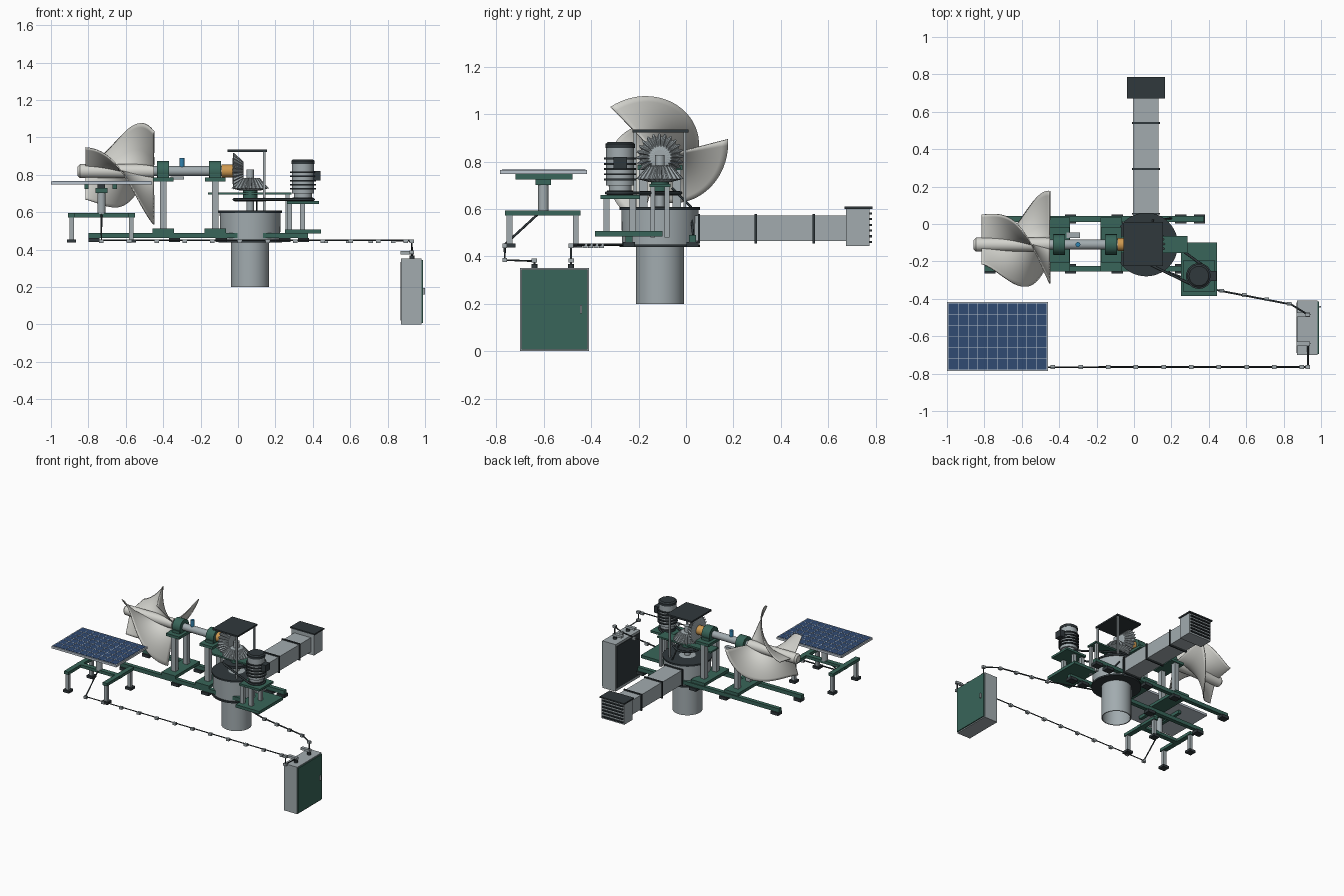
import bpy, bmesh, math
from mathutils import Vector

if "Cube" in bpy.data.objects:
    bpy.data.objects.remove(bpy.data.objects["Cube"])

def mat(name, c):
    m = bpy.data.materials.new(name)
    m.diffuse_color = (*c, 1)
    m.use_nodes = True
    m.node_tree.nodes["Principled BSDF"].inputs["Base Color"].default_value = m.diffuse_color
    return m

GREEN = mat("green_paint", (0.04, 0.13, 0.10))
DARK = mat("dark_rubber", (0.03, 0.04, 0.045))
STEEL = mat("steel", (0.36, 0.41, 0.43))
SHELL = mat("blade_shell", (0.66, 0.66, 0.62))
NAVY = mat("solar_cell", (0.03, 0.07, 0.17))
PALE = mat("pale_line", (0.5, 0.56, 0.62))
ORANGE = mat("coupling_orange", (0.62, 0.32, 0.08))
BLUE = mat("sensor_blue", (0.03, 0.22, 0.42))

def finish(name, bm, m, smooth=False):
    bmesh.ops.recalc_face_normals(bm, faces=bm.faces)
    me = bpy.data.meshes.new(name)
    bm.to_mesh(me)
    bm.free()
    o = bpy.data.objects.new(name, me)
    bpy.context.collection.objects.link(o)
    me.materials.append(m)
    if smooth:
        bpy.ops.object.select_all(action='DESELECT')
        o.select_set(True)
        bpy.context.view_layer.objects.active = o
        bpy.ops.object.shade_smooth_by_angle(angle=math.radians(35))
    return o

def box(name, x0, x1, y0, y1, z0, z1, m):
    bm = bmesh.new()
    bmesh.ops.create_cube(bm, size=1)
    for v in bm.verts:
        v.co = ((x0 + x1) / 2 + v.co.x * (x1 - x0), (y0 + y1) / 2 + v.co.y * (y1 - y0), (z0 + z1) / 2 + v.co.z * (z1 - z0))
    return finish(name, bm, m)

def lathe(name, prof, c, m, axis='Z', n=40):
    # prof: (radius, coordinate along axis); c: the two fixed coordinates
    bm = bmesh.new()
    rings = []
    for r, h in prof:
        ring = []
        for i in range(n):
            a = 2 * math.pi * i / n
            u, v = c[0] + r * math.cos(a), c[1] + r * math.sin(a)
            ring.append(bm.verts.new((u, v, h) if axis == 'Z' else (h, u, v)))
        rings.append(ring)
    for a, b in zip(rings, rings[1:]):
        for i in range(n):
            bm.faces.new((a[i], a[(i + 1) % n], b[(i + 1) % n], b[i]))
    bm.faces.new(rings[0])
    bm.faces.new(rings[-1])
    return finish(name, bm, m, True)

def cyl(name, r, h0, h1, c, m, axis='Z', n=32):
    return lathe(name, [(r, h0), (r, h1)], c, m, axis, n)

def gear(name, rings, c, m, axis, teeth=24):
    bm = bmesh.new()
    n, loops = teeth * 4, []
    for r, h, depth in rings:
        loop = []
        for i in range(n):
            a = 2 * math.pi * i / n
            q = r if i % 4 < 2 else r * (1 - depth)
            u, v = c[0] + q * math.cos(a), c[1] + q * math.sin(a)
            loop.append(bm.verts.new((u, v, h) if axis == 'Z' else (h, u, v)))
        loops.append(loop)
    for a, b in zip(loops, loops[1:]):
        for i in range(n):
            bm.faces.new((a[i], a[(i + 1) % n], b[(i + 1) % n], b[i]))
    bm.faces.new(loops[0])
    bm.faces.new(loops[-1])
    return finish(name, bm, m)

def tube(name, pts, r, m, closed=False):
    cu = bpy.data.curves.new(name, 'CURVE')
    cu.dimensions = '3D'
    cu.bevel_depth, cu.bevel_resolution, cu.use_fill_caps = r, 2, True
    s = cu.splines.new('POLY')
    s.points.add(len(pts) - 1)
    for p, q in zip(s.points, pts):
        p.co = (*q, 1)
    s.use_cyclic_u = closed
    o = bpy.data.objects.new(name, cu)
    bpy.context.collection.objects.link(o)
    cu.materials.append(m)

CX, CY, AZ = 0.065, -0.11, 0.82
C, S = (CX, CY), (CY, AZ)

# turbine chamber with flanges and open draft tube
lathe("chamber", [(0.16, 0.45), (0.163, 0.60), (0.03, 0.61)], C, STEEL, n=48)
lathe("draft_tube", [(0.095, 0.44), (0.095, 0.20), (0.102, 0.20), (0.102, 0.45)], C, STEEL, n=48)
for z in (0.445, 0.602):
    cyl("chamber_flange", 0.17, z - 0.006, z + 0.006, C, DARK, n=48)

# inlet duct and louvred hood
box("duct", -0.005, 0.132, 0.0, 0.68, 0.465, 0.572, STEEL)
for y in (0.055, 0.295, 0.54):
    box("duct_flange", -0.012, 0.139, y - 0.005, y + 0.005, 0.455, 0.58, DARK)
box("hood", -0.03, 0.158, 0.675, 0.775, 0.445, 0.60, STEEL)
box("hood_roof", -0.037, 0.165, 0.67, 0.787, 0.60, 0.61, DARK)
for i in range(6):
    box("louvre", -0.022, 0.15, 0.77, 0.785, 0.457 + i * 0.024, 0.466 + i * 0.024, DARK)

# base rails, feet and cross plates
for y in (0.027, -0.24):
    box("base_rail", -0.80, 0.375, y - 0.015, y + 0.015, 0.462, 0.49, GREEN)
    for x in (-0.77, -0.34, -0.09, 0.25, 0.35):
        box("rail_foot", x - 0.03, x + 0.03, y - 0.025, y + 0.025, 0.44, 0.462, DARK)

# two bearing stands
for x in (-0.40, -0.122):
    box("stand_base", x - 0.058, x + 0.058, -0.255, 0.035, 0.49, 0.512, GREEN)
    for y in (-0.18, -0.04):
        box("stand_column", x - 0.018, x + 0.018, y - 0.018, y + 0.018, 0.51, 0.765, STEEL)
    box("stand_top", x - 0.055, x + 0.055, -0.205, -0.015, 0.765, 0.785, GREEN)
    box("bearing_foot", x - 0.03, x + 0.03, -0.167, -0.053, 0.785, 0.805, GREEN)
    cyl("bearing_housing", 0.054, x - 0.032, x + 0.032, S, GREEN, 'X')

# rotor shaft, hub and coupling
cyl("rotor_shaft", 0.026, -0.5, -0.02, S, STEEL, 'X')
lathe("rotor_hub", [(0.025, -0.857), (0.037, -0.845), (0.037, -0.45)], S, SHELL, 'X')
cyl("coupling", 0.034, -0.088, -0.027, S, ORANGE, 'X')
cyl("speed_sensor", 0.013, 0.83, 0.89, (-0.30, CY), BLUE)
box("sensor_bracket", -0.36, -0.29, -0.075, -0.045, 0.775, 0.79, STEEL)

# three spiral blades widening towards the bearing
for k in range(3):
    bm = bmesh.new()
    nt, nr, grid = 36, 10, []
    for i in range(nt + 1):
        t = i / nt
        f = t ** 1.4
        th = math.radians(14.6 + 120 * k - 125 * (1 - f))
        R = 0.163 + 0.134 * f
        row = []
        for j in range(nr + 1):
            r = 0.02 + (R - 0.02) * j / nr
            row.append(bm.verts.new((-0.815 + 0.365 * t, CY + r * math.cos(th), AZ + r * math.sin(th))))
        grid.append(row)
    for i in range(nt):
        for j in range(nr):
            bm.faces.new((grid[i][j], grid[i + 1][j], grid[i + 1][j + 1], grid[i][j + 1]))
    o = finish("rotor_blade", bm, SHELL, True)
    sol = o.modifiers.new("thickness", 'SOLIDIFY')
    sol.thickness, sol.offset = 0.006, 0

# bevel gears and vertical shaft
gear("bevel_gear_horizontal", [(0.05, -0.03, 0), (0.1, -0.025, 0.14), (0.052, 0.028, 0.14), (0.03, 0.03, 0)], S, STEEL, 'X')
gear("bevel_gear_vertical", [(0.05, 0.715, 0), (0.1, 0.728, 0.14), (0.052, 0.782, 0.14), (0.03, 0.784, 0)], C, STEEL, 'Z')
cyl("vertical_shaft", 0.02, 0.60, 0.828, C, STEEL)
cyl("shaft_hub", 0.038, 0.675, 0.722, C, GREEN)
cyl("large_pulley", 0.085, 0.658, 0.676, C, DARK)

# bridge plate and rain cover over the gears
box("bridge_plate", -0.16, 0.285, -0.155, -0.065, 0.694, 0.706, GREEN)
for y in (-0.14, -0.08):
    box("bridge_column", 0.255, 0.275, y - 0.01, y + 0.01, 0.48, 0.695, STEEL)
box("gear_cover", -0.055, 0.155, -0.225, 0.01, 0.923, 0.935, DARK)
for y in (-0.215, -0.005):
    box("cover_post", 0.134, 0.146, y - 0.006, y + 0.006, 0.60, 0.925, STEEL)

# generator on its stand
GX, GY = 0.347, -0.278
box("generator_base", 0.25, 0.445, -0.385, -0.10, 0.485, 0.507, GREEN)
for x in (0.275, 0.345):
    for y in (-0.335, -0.225):
        box("generator_column", x - 0.013, x + 0.013, y - 0.013, y + 0.013, 0.505, 0.645, STEEL)
box("generator_plate", 0.262, 0.432, -0.36, -0.195, 0.643, 0.659, GREEN)
cyl("small_pulley", 0.055, 0.659, 0.678, (GX, GY), DARK)
cyl("generator_neck", 0.048, 0.675, 0.71, (GX, GY), STEEL)
cyl("generator_body", 0.059, 0.70, 0.865, (GX, GY), STEEL)
for z in (0.725, 0.747, 0.769, 0.791, 0.813):
    cyl("cooling_fin", 0.069, z - 0.004, z + 0.004, (GX, GY), DARK)
lathe("generator_cap", [(0.062, 0.858), (0.062, 0.875), (0.052, 0.883)], (GX, GY), DARK)
box("terminal_box", 0.405, 0.442, -0.305, -0.25, 0.77, 0.82, DARK)

# drive belt round both pulleys
d = math.hypot(GX - CX, GY - CY)
base, off = math.atan2(GY - CY, GX - CX), math.acos(0.03 / d)
belt = []
for px, py, r, a0, a1 in ((CX, CY, 0.088, off, 2 * math.pi - off), (GX, GY, 0.058, -off, off)):
    for i in range(17):
        a = base + a0 + (a1 - a0) * i / 16
        belt.append((px + r * math.cos(a), py + r * math.sin(a), 0.668))
tube("drive_belt", belt, 0.007, DARK, True)

# solar panel with cell lines
box("panel_frame", -1.0, -0.46, -0.785, -0.417, 0.748, 0.764, PALE)
box("panel_cells", -0.992, -0.468, -0.777, -0.425, 0.76, 0.766, NAVY)
for i in range(1, 10):
    x = -0.992 + 0.0524 * i
    box("cell_line", x - 0.0015, x + 0.0015, -0.777, -0.425, 0.765, 0.767, PALE)
for i in range(1, 6):
    y = -0.777 + 0.3520 * i / 6
    box("cell_line", -0.992, -0.468, y - 0.0015, y + 0.0015, 0.765, 0.767, PALE)

# panel stand
cyl("panel_post", 0.022, 0.59, 0.71, (-0.73, -0.602), STEEL)
box("panel_bracket", -0.763, -0.697, -0.635, -0.57, 0.702, 0.73, GREEN)
box("panel_bracket_pad", -0.75, -0.71, -0.62, -0.585, 0.73, 0.75, DARK)
for x in (-0.81, -0.66):
    box("panel_clip", x - 0.012, x + 0.012, -0.72, -0.48, 0.725, 0.75, GREEN)
box("stand_cross_beam", -0.91, -0.55, -0.62, -0.585, 0.573, 0.595, GREEN)
for x in (-0.89, -0.57):
    box("stand_side_beam", x - 0.018, x + 0.018, -0.765, -0.445, 0.573, 0.595, GREEN)
    for y in (-0.745, -0.465):
        box("panel_leg", x - 0.012, x + 0.012, y - 0.012, y + 0.012, 0.45, 0.575, STEEL)
        box("panel_foot", x - 0.025, x + 0.025, y - 0.025, y + 0.025, 0.437, 0.455, DARK)

# control cabinet
box("cabinet", 0.872, 0.982, -0.70, -0.41, 0.0, 0.352, STEEL)
box("cabinet_door", 0.98, 0.99, -0.695, -0.415, 0.008, 0.345, GREEN)
box("door_handle", 0.988, 1.0, -0.447, -0.438, 0.16, 0.195, STEEL)
box("cabinet_back", 0.868, 0.876, -0.69, -0.42, 0.02, 0.335, DARK)

# cables with clips and glands
tube("panel_cable", [(-0.73, -0.602, 0.60), (-0.73, -0.765, 0.45), (0.93, -0.765, 0.45), (0.93, -0.765, 0.385), (0.93, -0.64, 0.38), (0.93, -0.64, 0.35)], 0.005, DARK)
tube("generator_cable", [(0.08, -0.22, 0.45), (0.45, -0.355, 0.45), (0.84, -0.43, 0.45), (0.93, -0.485, 0.445), (0.93, -0.485, 0.35)], 0.005, DARK)
clips = [(-0.73 + 0.148 * i, -0.765, 0.445) for i in range(12)]
clips += [(0.47 + 0.12 * i, -0.357 - 0.023 * i, 0.445) for i in range(4)]
clips += [(0.93, -0.765, 0.385), (0.93, -0.765, 0.445), (0.93, -0.485, 0.445)]
for x, y, z in clips:
    box("cable_clip", x - 0.012, x + 0.012, y - 0.01, y + 0.01, z - 0.009, z + 0.009, STEEL)
for y in (-0.64, -0.485):
    cyl("cable_gland", 0.013, 0.35, 0.368, (0.93, y), DARK, n=12)
    box("conduit_elbow", 0.868, 0.942, y - 0.012, y + 0.012, 0.375, 0.392, STEEL)
tube("shaft_sensor_lead", [(0.1, -0.06, 0.69), (0.1, 0.02, 0.61), (0.2, 0.03, 0.49)], 0.005, DARK)
